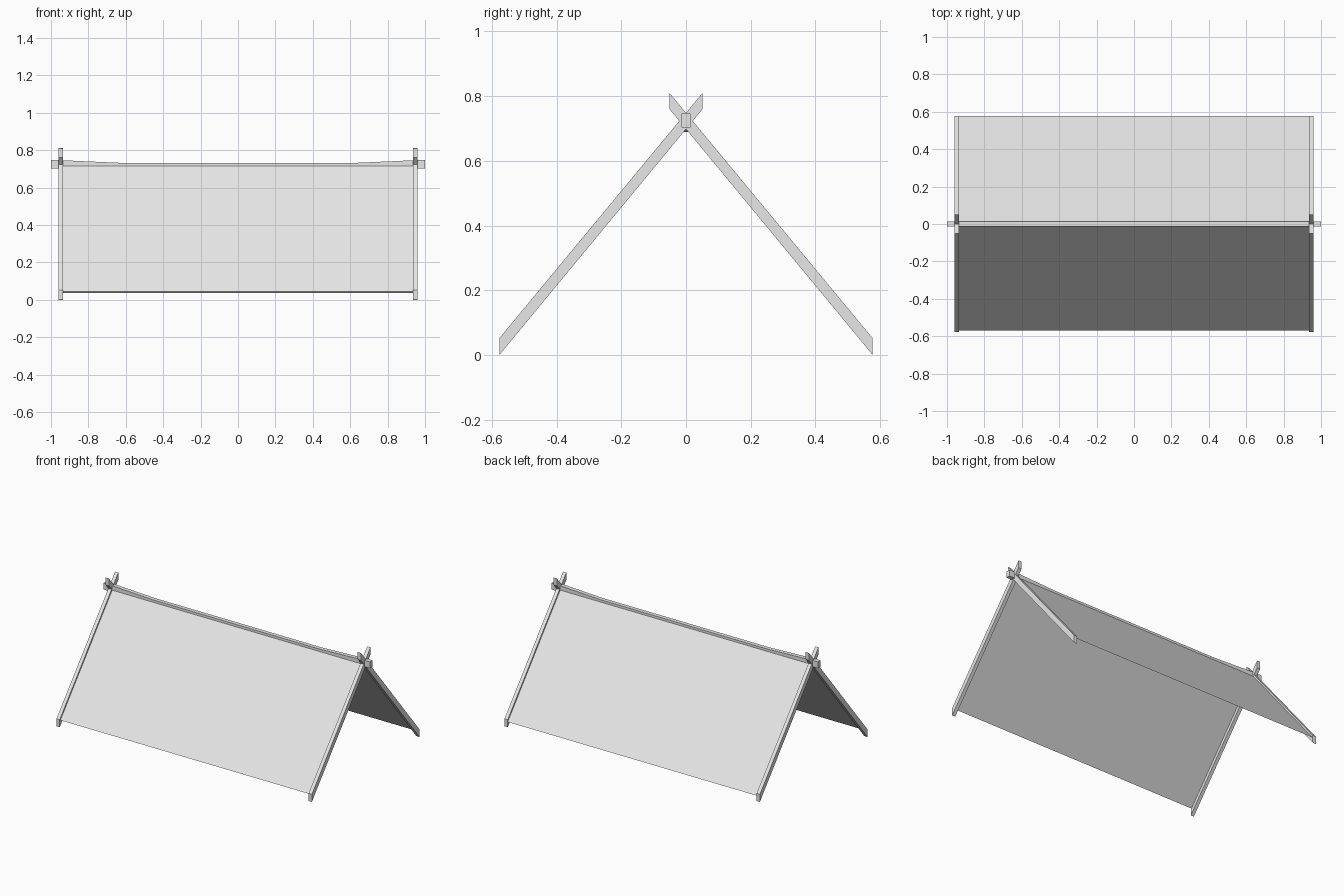
import bpy

cube = bpy.data.objects.get("Cube")
if cube:
    bpy.data.objects.remove(cube, do_unlink=True)

grey = bpy.data.materials.new("light grey")
grey.use_nodes = True
grey.diffuse_color = (0.8, 0.8, 0.8, 1)
grey.node_tree.nodes["Principled BSDF"].inputs["Base Color"].default_value = (0.8, 0.8, 0.8, 1)


def add_mesh(name, verts, faces):
    mesh = bpy.data.meshes.new(name)
    mesh.from_pydata(verts, [], faces)
    mesh.materials.append(grey)
    obj = bpy.data.objects.new(name, mesh)
    bpy.context.collection.objects.link(obj)
    return obj


def loft(name, rings):
    """Join four-sided rings into a closed bar."""
    verts = [p for ring in rings for p in ring]
    last = 4 * (len(rings) - 1)
    faces = [(3, 2, 1, 0), tuple(range(last, last + 4))]
    for r in range(0, last, 4):
        for i in range(4):
            j = (i + 1) % 4
            faces.append((r + i, r + j, r + j + 4, r + i + 4))
    return add_mesh(name, verts, faces)


# Crossed end poles with upright cut ends
profile = [(-0.577, 0.0), (0.051, 0.76), (0.051, 0.81), (-0.577, 0.052)]
for x, side in ((-0.947, "right"), (0.947, "left")):
    for lean, end in ((1, "front"), (-1, "back")):
        shape = profile if lean > 0 else profile[::-1]
        loft(f"{side}_{end}_pole",
             [[(x + dx, y * lean, z) for y, z in shape] for dx in (-0.012, 0.012)])

# Ridge pole, sagging slightly between the ends
rings = []
for x, drop in ((-1, 0), (-0.947, 0), (-0.63, 0.014), (0.63, 0.014), (0.947, 0), (1, 0)):
    rings.append([(x, y, z - drop) for y, z in
                  ((-0.014, 0.703), (0.014, 0.703), (0.014, 0.746), (-0.014, 0.746))])
loft("ridge_pole", rings)

# Cloth panels stretched between the poles
for name, low, high in (("front_cloth", (-0.57, 0.045), (-0.012, 0.718)),
                        ("back_cloth", (0.577, 0.036), (0.014, 0.716))):
    w = 0.945
    corners = [(-w, *low), (w, *low), (w, *high), (-w, *high)]
    add_mesh(name, corners, [(0, 1, 2, 3) if low[0] < 0 else (3, 2, 1, 0)])
